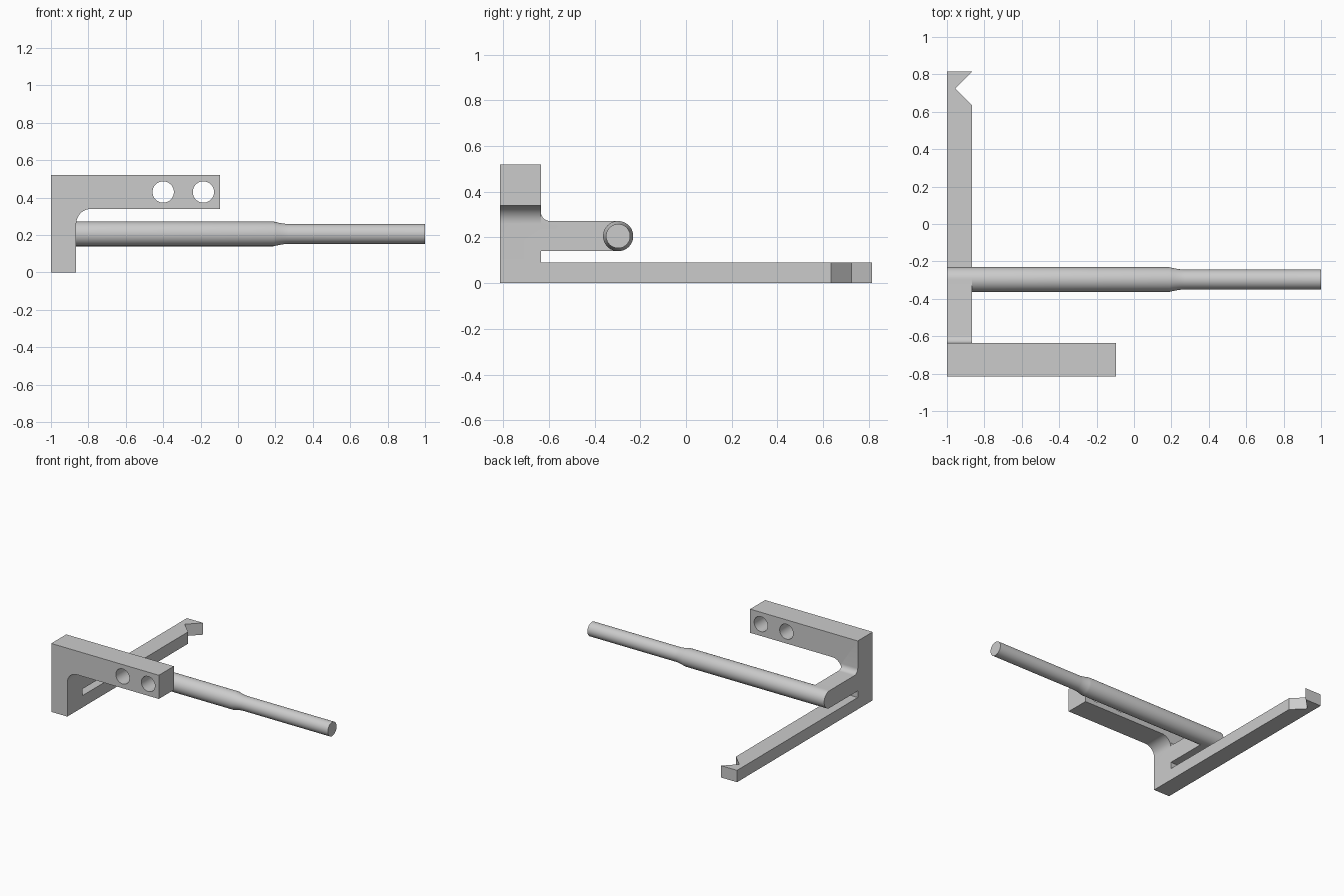
import bpy, bmesh, math
from mathutils import Vector

cube = bpy.data.objects.get("Cube")
if cube:
    bpy.data.objects.remove(cube, do_unlink=True)

grey = bpy.data.materials.new("plain grey")
grey.use_nodes = True
COLOUR = (0.6, 0.6, 0.6, 1)
grey.diffuse_color = COLOUR
grey.node_tree.nodes["Principled BSDF"].inputs["Base Color"].default_value = COLOUR

LEFT, INNER = -1.0, -0.865          # x limits of the upright
FRONT, BACK, END = -0.815, -0.635, 0.815
ROD_Y, ROD_Z, ROD_R, TIP_R = -0.297, 0.206, 0.066, 0.053


def arc(cx, cy, r, start, end, steps=12):
    angles = [math.radians(start + (end - start) * i / steps) for i in range(steps + 1)]
    return [(cx + r * math.cos(a), cy + r * math.sin(a)) for a in angles]


def prism(name, profile, place, direction):
    """Extrude a flat profile; place maps its points into space."""
    bm = bmesh.new()
    face = bm.faces.new([bm.verts.new(place(u, v)) for u, v in profile])
    ext = bmesh.ops.extrude_face_region(bm, geom=[face])
    moved = [g for g in ext["geom"] if isinstance(g, bmesh.types.BMVert)]
    bmesh.ops.translate(bm, verts=moved, vec=Vector(direction))
    bmesh.ops.recalc_face_normals(bm, faces=bm.faces)
    mesh = bpy.data.meshes.new(name)
    bm.to_mesh(mesh)
    bm.free()
    mesh.materials.append(grey)
    obj = bpy.data.objects.new(name, mesh)
    bpy.context.collection.objects.link(obj)
    return obj


def activate(obj):
    bpy.ops.object.select_all(action="DESELECT")
    obj.select_set(True)
    bpy.context.view_layer.objects.active = obj


def combine(target, other, operation):
    activate(target)
    mod = target.modifiers.new(operation.lower(), "BOOLEAN")
    mod.operation, mod.solver, mod.object = operation, "EXACT", other
    bpy.ops.object.modifier_apply(modifier=mod.name)
    bpy.data.objects.remove(other, do_unlink=True)


def smooth(obj):
    activate(obj)
    bpy.ops.object.shade_smooth_by_angle(angle=math.radians(30))


# Front bracket: upright with a filleted arm
fillet = 0.08
bracket = prism(
    "frame",
    [(LEFT, 0), (INNER, 0)]
    + arc(INNER + fillet, 0.34 - fillet, fillet, 180, 90)
    + [(-0.095, 0.34), (-0.095, 0.52), (LEFT, 0.52)],
    lambda u, v: (u, FRONT, v), (0, BACK - FRONT, 0))

# Round-ended rod support, filleted into the upright
blend = 0.04
top, bottom = ROD_Z + ROD_R, ROD_Z - ROD_R
support = prism(
    "rod_support",
    [(BACK, bottom)] + arc(ROD_Y, ROD_Z, ROD_R, -90, 90, 24)
    + arc(BACK + blend, top + blend, blend, 270, 180, 8),
    lambda u, v: (LEFT, u, v), (INNER - LEFT, 0, 0))

# Long lower bar with a V notch near its end
bar = prism(
    "lower_bar",
    [(LEFT, BACK), (INNER, BACK), (INNER, 0.635), (-0.955, 0.725),
     (INNER, END), (LEFT, END)],
    lambda u, v: (u, v, 0), (0, 0, 0.09))

combine(bracket, support, "UNION")
combine(bracket, bar, "UNION")

# Two holes through the arm
for x in (-0.4, -0.185):
    hole = prism("hole_cutter", arc(x, 0.43, 0.057, 0, 352.5, 47),
                 lambda u, v: (u, FRONT - 0.1, v), (0, 0.4, 0))
    combine(bracket, hole, "DIFFERENCE")
smooth(bracket)

# Rod: stepped cylinder with a concave shoulder
shoulder = [(0.19 + 0.08 * t, TIP_R + (ROD_R - TIP_R) * (1 - t) ** 1.6)
            for t in [i / 6 for i in range(7)]]
stations = [(INNER, ROD_R)] + shoulder + [(1.0, TIP_R)]
SIDES = 48
bm = bmesh.new()
rings = [[bm.verts.new((x, ROD_Y + u, ROD_Z + v))
          for u, v in arc(0, 0, r, 0, 360 - 360 / SIDES, SIDES - 1)]
         for x, r in stations]
for a, b in zip(rings, rings[1:]):
    for i in range(SIDES):
        j = (i + 1) % SIDES
        bm.faces.new((a[i], a[j], b[j], b[i]))
bm.faces.new(rings[0])
bm.faces.new(rings[-1])
bmesh.ops.recalc_face_normals(bm, faces=bm.faces)
mesh = bpy.data.meshes.new("rod")
bm.to_mesh(mesh)
bm.free()
mesh.materials.append(grey)
rod = bpy.data.objects.new("rod", mesh)
bpy.context.collection.objects.link(rod)
smooth(rod)
